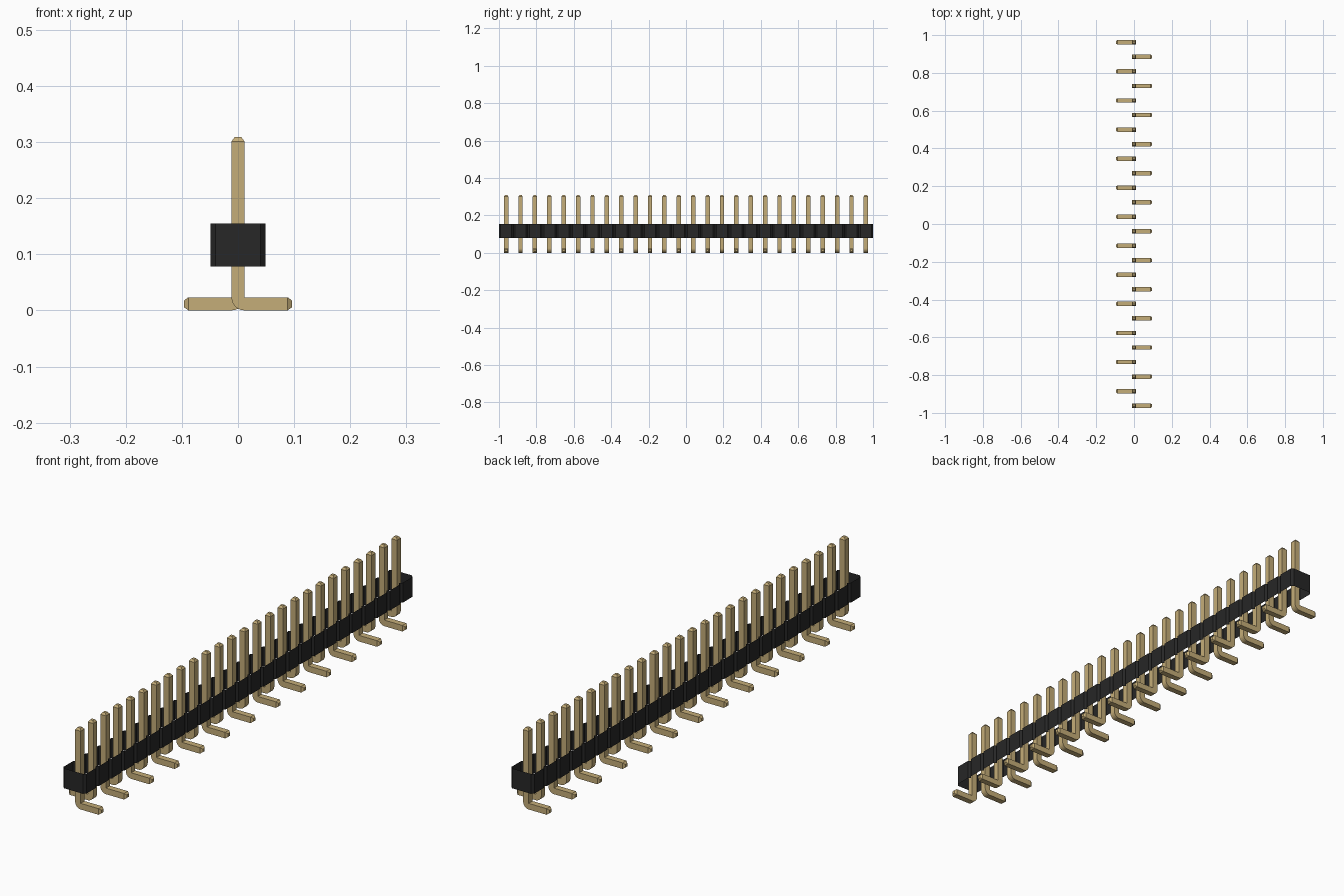
import bpy, bmesh, math
from mathutils import Vector

cube = bpy.data.objects.get("Cube")
if cube:
    bpy.data.objects.remove(cube, do_unlink=True)

COUNT = 26
PITCH = 2 / COUNT
HALF = 0.0117              # half width of the square pin
PIN_TOP, FOOT_END = 0.309, 0.0965
TIP = 0.008                # length of the tapered ends
BODY_X, BODY_LOW, BODY_HIGH = 0.049, 0.078, 0.1545
CHAMFER = 0.009


def material(name, color):
    mat = bpy.data.materials.new(name)
    mat.use_nodes = True
    mat.diffuse_color = color
    mat.node_tree.nodes["Principled BSDF"].inputs["Base Color"].default_value = color
    return mat


gold = material("gold", (0.56, 0.42, 0.19, 1))
black = material("black plastic", (0.02, 0.02, 0.02, 1))


def finish(bm, name, mat):
    bmesh.ops.recalc_face_normals(bm, faces=bm.faces)
    mesh = bpy.data.meshes.new(name)
    bm.to_mesh(mesh)
    bm.free()
    mesh.materials.append(mat)
    obj = bpy.data.objects.new(name, mesh)
    bpy.context.collection.objects.link(obj)
    return obj


def pin_mesh(bm, y, side):
    """Square pin swept through a bend: each ring joins an inner and an outer point."""
    def section(inner, outer, half):
        return [bm.verts.new((p[0] * side, y + s * half, p[1]))
                for p, s in ((inner, -1), (inner, 1), (outer, 1), (outer, -1))]

    w, t = 2 * HALF, HALF * 0.5
    rings = [section((t, PIN_TOP), (-t, PIN_TOP), t),
             section((HALF, PIN_TOP - TIP), (-HALF, PIN_TOP - TIP), HALF)]
    for i in range(7):                      # rounded outer corner
        a = math.pi / 2 * i / 6
        rings.append(section((HALF, w), (HALF - w * math.cos(a), w - w * math.sin(a)), HALF))
    rings.append(section((FOOT_END - TIP, w), (FOOT_END - TIP, 0), HALF))
    rings.append(section((FOOT_END, HALF + t), (FOOT_END, HALF - t), t))
    for a, b in zip(rings, rings[1:]):
        for k in range(4):
            n = (k + 1) % 4
            bm.faces.new((a[k], a[n], b[n], b[k]))
    bm.faces.new(rings[0])
    bm.faces.new(rings[-1])
    bmesh.ops.remove_doubles(bm, verts=bm.verts, dist=0.00001)


# Pins, with feet alternating left and right
for i in range(COUNT):
    bm = bmesh.new()
    pin_mesh(bm, -1 + PITCH * (i + 0.5), 1 if i % 2 == 0 else -1)
    finish(bm, f"pin_{i + 1}", gold)

# Housing: a wall open above and below, notched between the pin cells
side_profile = []
for i in range(COUNT):
    y = -1 + PITCH * i
    side_profile += [(BODY_X - CHAMFER, y), (BODY_X, y + CHAMFER),
                     (BODY_X, y + PITCH - CHAMFER)]
side_profile.append((BODY_X - CHAMFER, 1))
outline = side_profile + [(-x, y) for x, y in reversed(side_profile)]

bm = bmesh.new()
low = [bm.verts.new((x, y, BODY_LOW)) for x, y in outline]
high = [bm.verts.new((x, y, BODY_HIGH)) for x, y in outline]
for k in range(len(outline)):
    n = (k + 1) % len(outline)
    bm.faces.new((low[k], low[n], high[n], high[k]))
finish(bm, "housing", black)
